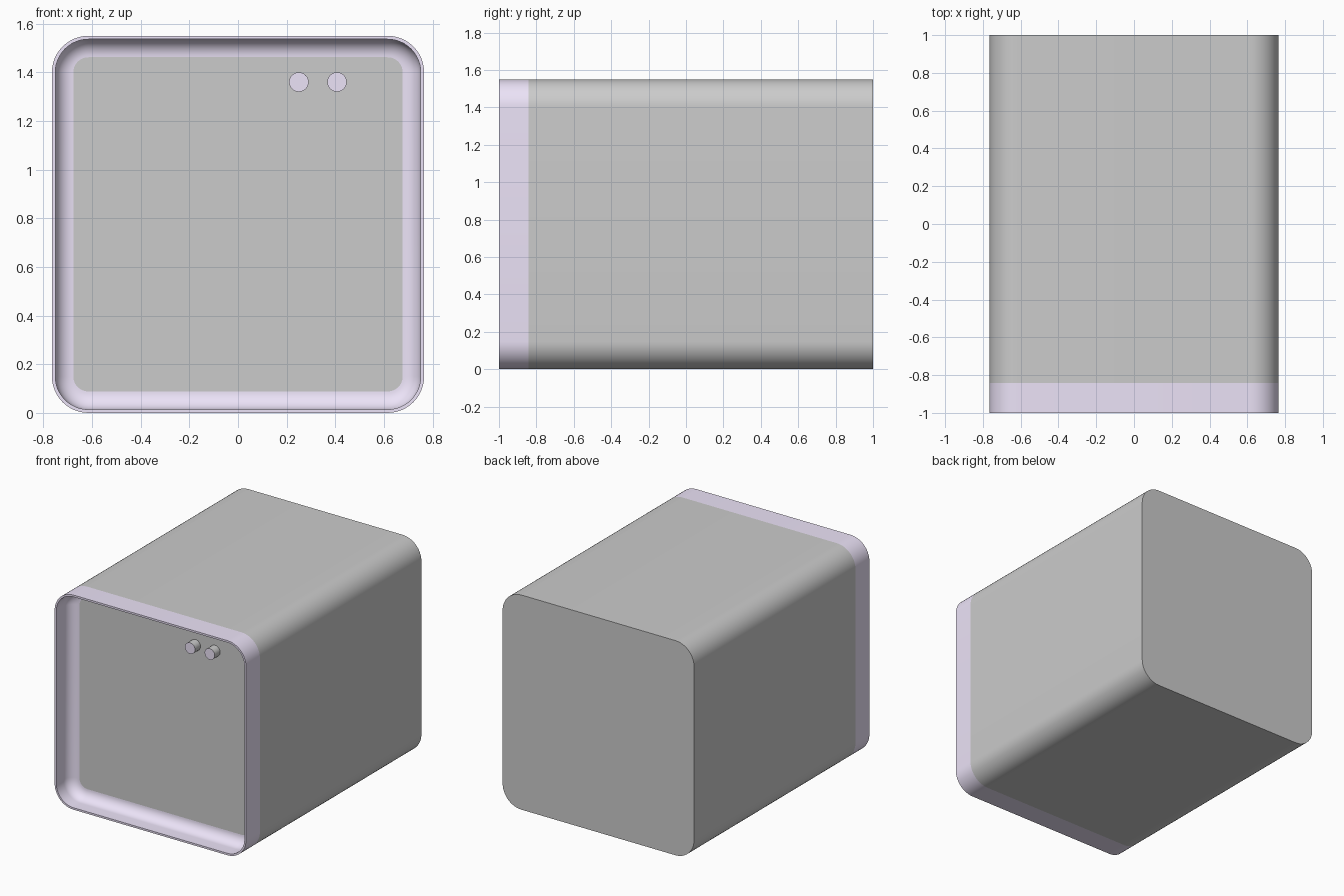
import bpy, bmesh, math

if "Cube" in bpy.data.objects:
    bpy.data.objects.remove(bpy.data.objects["Cube"])

HALF_W, HEIGHT, CORNER = 0.765, 1.55, 0.15
SPLIT = -0.842                     # where the coloured bezel meets the body

lilac = bpy.data.materials.new("lilac")
lilac.diffuse_color = (0.84, 0.77, 0.94, 1)
lilac.use_nodes = True
lilac.node_tree.nodes["Principled BSDF"].inputs["Base Color"].default_value = lilac.diffuse_color
grey = bpy.data.materials.new("grey")
grey.diffuse_color = (0.8, 0.8, 0.8, 1)
grey.use_nodes = True
grey.node_tree.nodes["Principled BSDF"].inputs["Base Color"].default_value = grey.diffuse_color


def outline(inset, y, steps=12):
    """Rounded rectangle, counter-clockwise as seen from the front."""
    r = CORNER - inset
    cx, cz = HALF_W - CORNER, HEIGHT / 2 - CORNER
    pts = []
    for k, (sx, sz) in enumerate([(1, 1), (-1, 1), (-1, -1), (1, -1)]):
        for i in range(steps + 1):
            a = math.pi / 2 * (k + i / steps)
            pts.append((sx * cx + r * math.cos(a), y,
                        HEIGHT / 2 + sz * cz + r * math.sin(a)))
    return pts


def smooth(obj):
    bpy.ops.object.select_all(action='DESELECT')
    obj.select_set(True)
    bpy.context.view_layer.objects.active = obj
    bpy.ops.object.shade_smooth_by_angle(angle=math.radians(30))


def loft(name, profile, back=False, front=False, mat=None):
    """Skin rounded rectangles given as (inset, y), running outward-facing."""
    bm = bmesh.new()
    rings = [[bm.verts.new(p) for p in outline(*s)] for s in profile]
    n = len(rings[0])
    for a, b in zip(rings, rings[1:]):
        for i in range(n):
            j = (i + 1) % n
            bm.faces.new((a[i], a[j], b[j], b[i]))
    if back:
        bm.faces.new(rings[0][::-1])
    if front:
        bm.faces.new(rings[-1])
    mesh = bpy.data.meshes.new(name)
    bm.to_mesh(mesh)
    bm.free()
    obj = bpy.data.objects.new(name, mesh)
    bpy.context.collection.objects.link(obj)
    if mat:
        mesh.materials.append(mat)
    smooth(obj)
    return obj


# Main body shell with closed back
loft("body", [(0, 1), (0, SPLIT)], back=True)

# Bezel: outer band, thin lip, then a concave fillet down to the panel
lip, inner, depth = 0.014, 0.088, 0.075
fillet = []
for i in range(13):
    a = math.pi / 2 * i / 12
    fillet.append((lip + (inner - lip) * (1 - math.cos(a)),
                   SPLIT - depth * (1 - math.sin(a))))
loft("bezel", [(0, SPLIT), (0, -1), (lip, -1)] + fillet, mat=lilac)

# Recessed front panel
loft("front_panel", [(inner, SPLIT)], front=True)

# Two round buttons with coloured faces
for side, x in (("left", 0.25), ("right", 0.407)):
    bpy.ops.mesh.primitive_cylinder_add(
        vertices=48, radius=0.04, depth=0.065,
        location=(x, SPLIT - 0.03, 1.36), rotation=(math.pi / 2, 0, 0))
    button = bpy.context.object
    button.name = side + "_button"
    button.data.materials.append(grey)
    button.data.materials.append(lilac)
    for face in button.data.polygons:
        if face.normal.z > 0.9:
            face.material_index = 1
    smooth(button)
